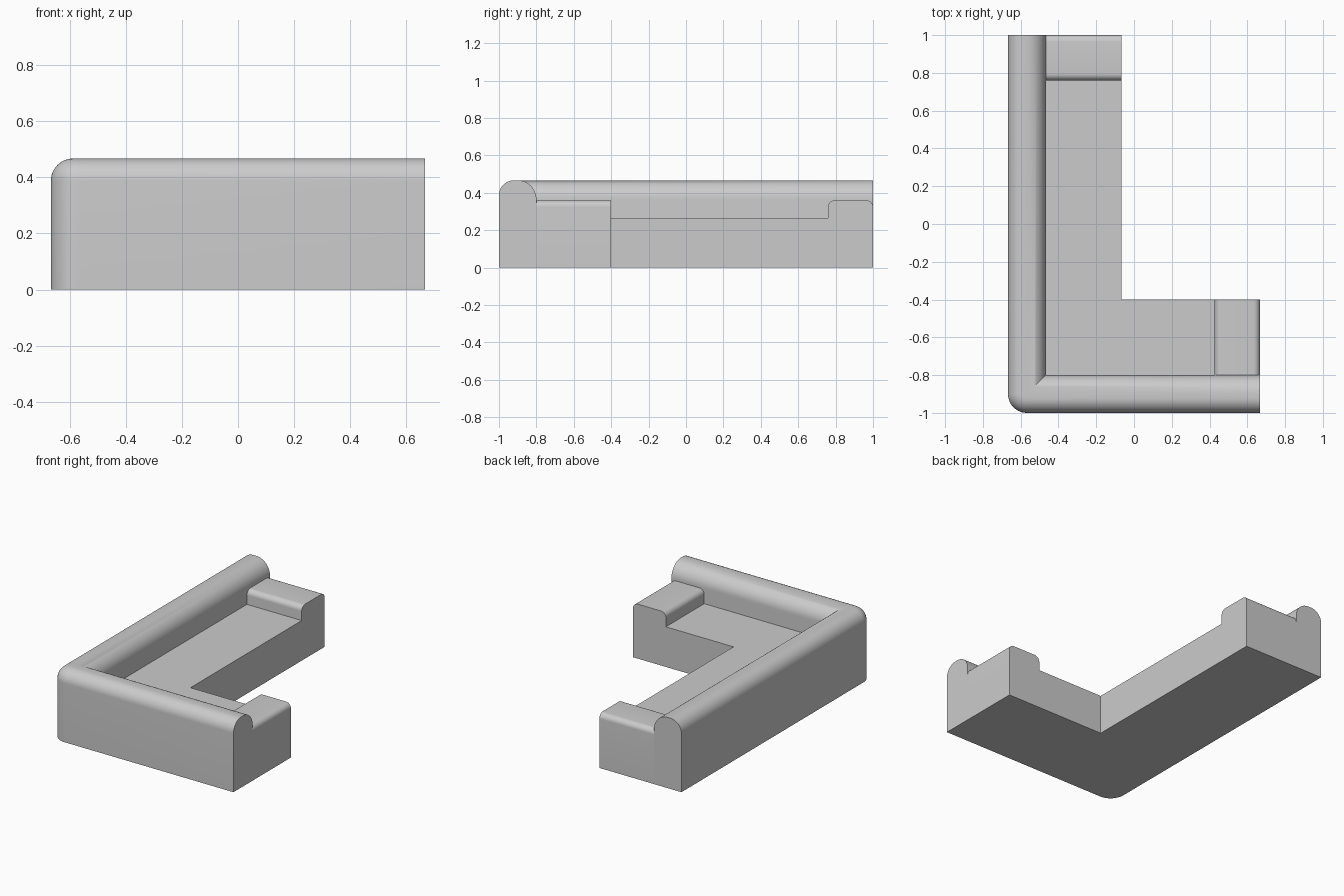
import bpy, bmesh
from math import sin, cos, pi, radians

if "Cube" in bpy.data.objects:
    bpy.data.objects.remove(bpy.data.objects["Cube"])

# Overall half sizes and heights
HX, HY = 0.667, 1.0
BACK_H, BACK_T = 0.467, 0.2
SEAT_H, SEAT_D = 0.265, 0.4
ARM_H, ARM_W = 0.36, 0.24
CORNER = 0.1
IX, IY = -HX + BACK_T, -HY + BACK_T     # inner faces of the backrest

fabric = bpy.data.materials.new("grey fabric")
fabric.use_nodes = True
grey = (0.6, 0.6, 0.6, 1)
fabric.diffuse_color = grey
fabric.node_tree.nodes["Principled BSDF"].inputs["Base Color"].default_value = grey


def finish(name, bm):
    bmesh.ops.remove_doubles(bm, verts=bm.verts, dist=1e-5)
    bmesh.ops.recalc_face_normals(bm, faces=bm.faces)
    mesh = bpy.data.meshes.new(name)
    bm.to_mesh(mesh)
    bm.free()
    mesh.materials.append(fabric)
    obj = bpy.data.objects.new(name, mesh)
    bpy.context.collection.objects.link(obj)
    bpy.ops.object.select_all(action="DESELECT")
    obj.select_set(True)
    bpy.context.view_layer.objects.active = obj
    bpy.ops.object.shade_smooth_by_angle(angle=radians(30))
    return obj


def arc(cx, cy, r, start, end, steps=12):
    angles = [start + (end - start) * i / steps for i in range(steps + 1)]
    return [(cx + r * cos(a), cy + r * sin(a)) for a in angles]


def loft(name, rings):
    """Skin closed rings of points and cap both ends."""
    bm = bmesh.new()
    rows = [[bm.verts.new(p) for p in ring] for ring in rings]
    n = len(rows[0])
    for a, b in zip(rows, rows[1:]):
        for i in range(n):
            j = (i + 1) % n
            bm.faces.new((a[i], a[j], b[j], b[i]))
    bm.faces.new(rows[0])
    bm.faces.new(rows[-1])
    return finish(name, bm)


# Backrest: domed profile (inset from the outer face, height) swept round the corner
ro, ri = 0.08, 0.1
profile = ([(0, 0)] + arc(ro, BACK_H - ro, ro, pi, pi / 2)
           + arc(BACK_T - ri, BACK_H - ri, ri, pi / 2, 0) + [(BACK_T, 0)])
rings = [[(HX, -HY + d, z) for d, z in profile]]
for step in range(13):
    a = -pi / 2 - pi / 2 * step / 12
    ring = []
    for d, z in profile:
        r, c = max(CORNER - d, 0), max(CORNER, d)
        ring.append((-HX + c + r * cos(a), -HY + c + r * sin(a), z))
    rings.append(ring)
rings.append([(-HX + d, HY, z) for d, z in profile])
loft("backrest", rings)

# Seat: L-shaped slab between the two armrests
sx, sy = HX - ARM_W, HY - ARM_W
outline = [(IX, IY), (sx, IY), (sx, IY + SEAT_D), (IX + SEAT_D, IY + SEAT_D),
           (IX + SEAT_D, sy), (IX, sy)]
loft("seat", [[(x, y, z) for x, y in outline] for z in (0, SEAT_H)])

# Armrests: block with both long top edges rounded
r = 0.035
arm = ([(0, 0)] + arc(r, ARM_H - r, r, pi, pi / 2, 8)
       + arc(ARM_W - r, ARM_H - r, r, pi / 2, 0, 8) + [(ARM_W, 0)])
loft("front_armrest", [[(sx + u, y, z) for u, z in arm] for y in (IY, IY + SEAT_D)])
loft("rear_armrest", [[(x, sy + u, z) for u, z in arm] for x in (IX, IX + SEAT_D)])
